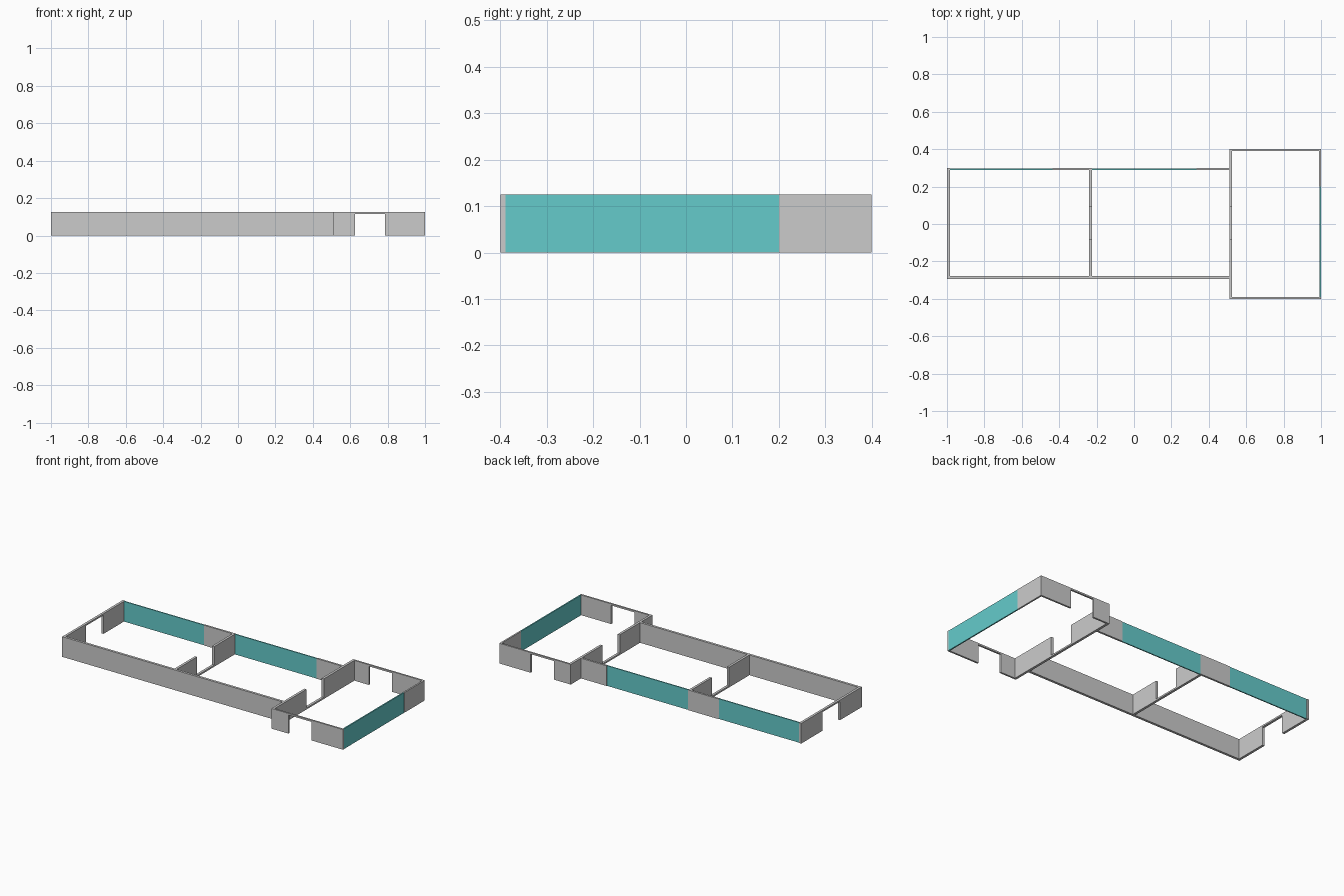
import bpy, bmesh

if "Cube" in bpy.data.objects:
    bpy.data.objects.remove(bpy.data.objects["Cube"])

H = 0.125      # wall height
LIP = 0.01     # lintel / threshold height

glass = bpy.data.materials.new("glass")
glass.diffuse_color = (0.13, 0.6, 0.6, 1)
glass.use_nodes = True
glass.node_tree.nodes["Principled BSDF"].inputs["Base Color"].default_value = glass.diffuse_color


def box_into(bm, x0, x1, y0, y1, z0, z1):
    r = bmesh.ops.create_cube(bm, size=1)
    for v in r["verts"]:
        v.co.x = x1 if v.co.x > 0 else x0
        v.co.y = y1 if v.co.y > 0 else y0
        v.co.z = z1 if v.co.z > 0 else z0


def part(name, boxes, mat=None):
    bm = bmesh.new()
    for b in boxes:
        box_into(bm, *b)
    me = bpy.data.meshes.new(name)
    bm.to_mesh(me)
    bm.free()
    ob = bpy.data.objects.new(name, me)
    bpy.context.collection.objects.link(ob)
    if mat:
        me.materials.append(mat)


def plain(name, x0, x1, y0, y1, mat=None):
    part(name, [(x0, x1, y0, y1, 0, H)], mat)


def outline_wall(name, axis, a0, a1, d0, d1, b0, b1, upper):
    """Extrude a wall profile with a doorway d0..d1; upper = lintel, else threshold."""
    if upper:
        prof = [(a0, 0), (d0, 0), (d0, H - LIP), (d1, H - LIP), (d1, 0), (a1, 0), (a1, H), (a0, H)]
    else:
        prof = [(a0, 0), (a1, 0), (a1, H), (d1, H), (d1, LIP), (d0, LIP), (d0, H), (a0, H)]
    bm = bmesh.new()

    def pt(a, z, b):
        return (a, b, z) if axis == "x" else (b, a, z)
    face = bm.faces.new([bm.verts.new(pt(a, z, b0)) for a, z in prof])
    ext = bmesh.ops.extrude_face_region(bm, geom=[face])
    for v in ext["geom"]:
        if isinstance(v, bmesh.types.BMVert):
            v.co["xy".index("y" if axis == "x" else "x")] = b1
    bmesh.ops.recalc_face_normals(bm, faces=bm.faces)
    me = bpy.data.meshes.new(name)
    bm.to_mesh(me)
    bm.free()
    bpy.context.collection.objects.link(bpy.data.objects.new(name, me))


# Long wing: front wall, end wall with door, inner partition
plain("long_front_wall", -0.985, 0.51, -0.293, -0.278)
outline_wall("end_wall", "y", -0.293, 0.3, -0.08, 0.09, -1.0, -0.985, True)
outline_wall("partition_wall", "y", -0.278, 0.3, -0.08, 0.09, -0.24, -0.225, False)

# Long wing back: solid piers and windows
for name, x0, x1, x2 in (("left", -0.985, -0.435, -0.24), ("right", -0.225, 0.335, 0.51)):
    plain(name + "_back_window", x0, x1, 0.29, 0.297, glass)
    plain(name + "_back_pier", x1, x2, 0.288, 0.3)

# Cross wing: shared wall, front and back walls with doors, side wall with window
outline_wall("shared_wall", "y", -0.4, 0.4, -0.08, 0.09, 0.51, 0.525, False)
for name, y0, y1 in (("cross_front_wall", -0.4, -0.389), ("cross_back_wall", 0.389, 0.4)):
    outline_wall(name, "x", 0.525, 1.0, 0.625, 0.785, y0, y1, True)
plain("side_wall", 0.99, 1.0, 0.2, 0.389)
plain("side_window", 0.991, 0.999, -0.389, 0.2, glass)
